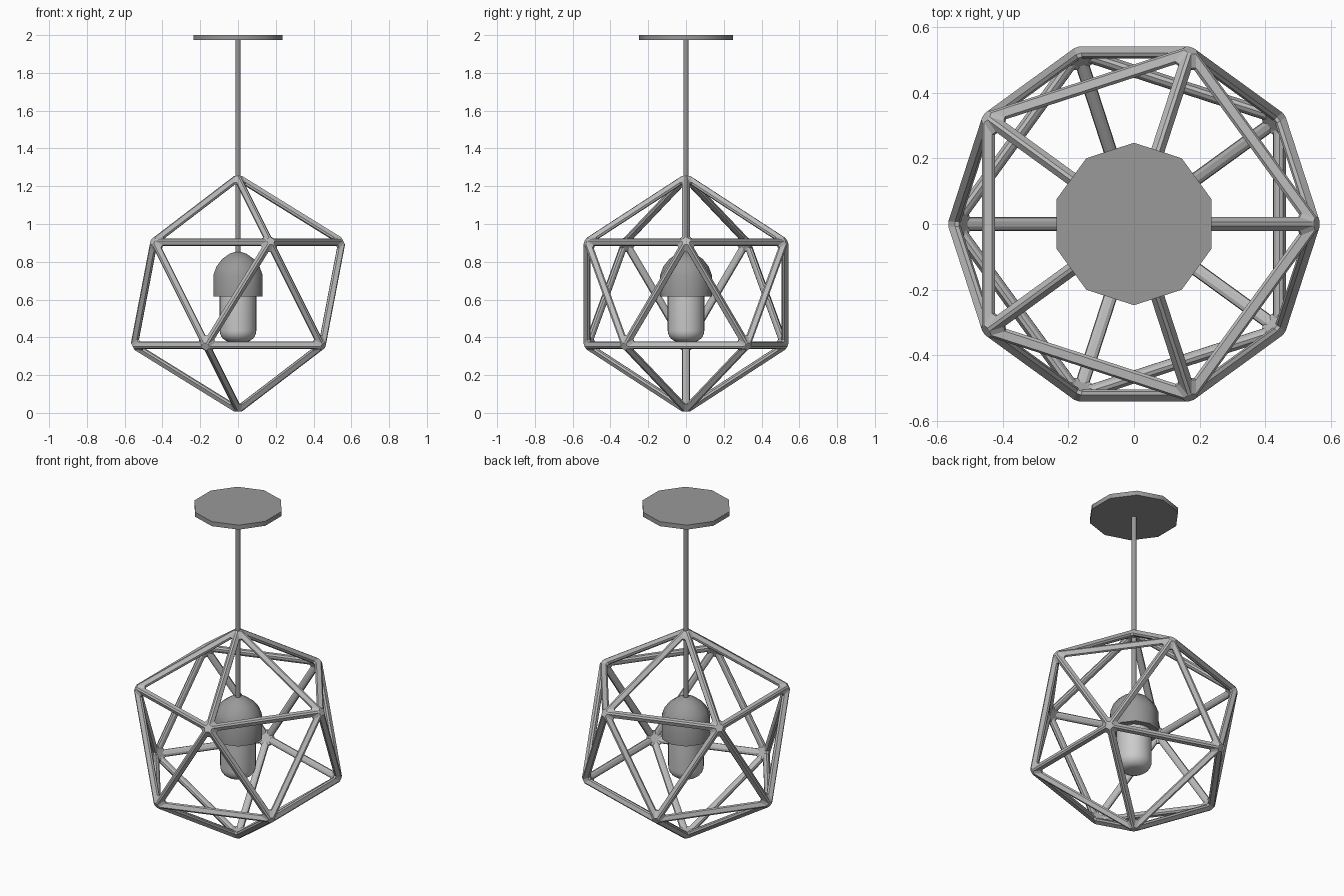
import bpy, bmesh
from math import sin, cos, pi, sqrt

if "Cube" in bpy.data.objects:
    bpy.data.objects.remove(bpy.data.objects["Cube"])


def grey(name, v):
    m = bpy.data.materials.new(name)
    m.diffuse_color = (v, v, v, 1)
    m.use_nodes = True
    m.node_tree.nodes["Principled BSDF"].inputs["Base Color"].default_value = m.diffuse_color
    return m


metal = grey("dark_metal", 0.32)
cage_metal = grey("cage_metal", 0.5)


def add_mesh(name, bm, mat=None, smooth=None):
    bmesh.ops.recalc_face_normals(bm, faces=bm.faces[:])
    me = bpy.data.meshes.new(name)
    bm.to_mesh(me)
    bm.free()
    if mat:
        me.materials.append(mat)
    ob = bpy.data.objects.new(name, me)
    bpy.context.collection.objects.link(ob)
    bpy.context.view_layer.objects.active = ob
    bpy.ops.object.select_all(action='DESELECT')
    ob.select_set(True)
    if smooth:
        bpy.ops.object.shade_smooth_by_angle(angle=smooth)
    return ob


def lathe(name, profile, sides, mat=None, smooth=0.7):
    """Revolve (radius, z) points around z; ends are closed, first corner at +y."""
    bm = bmesh.new()
    rings = [[bm.verts.new((r * cos(pi / 2 + 2 * pi * i / sides),
                            r * sin(pi / 2 + 2 * pi * i / sides), z))
              for i in range(sides)] for r, z in profile]
    for a, b in zip(rings, rings[1:]):
        for i in range(sides):
            j = (i + 1) % sides
            bm.faces.new((a[i], a[j], b[j], b[i]))
    bm.faces.new(rings[0])
    bm.faces.new(rings[-1])
    return add_mesh(name, bm, mat, smooth)


# Icosahedron cage: two staggered five-point rings between two poles
R, CZ = 0.617, 0.631
ring_r, ring_z = 2 * R / sqrt(5), R / sqrt(5)
bm = bmesh.new()
top = bm.verts.new((0, 0, CZ + R))
bottom = bm.verts.new((0, 0, CZ - R))
upper, lower = [[bm.verts.new((ring_r * cos(2 * pi * (i + s) / 5),
                               ring_r * sin(2 * pi * (i + s) / 5), CZ + z))
                 for i in range(5)] for s, z in ((0, ring_z), (0.5, -ring_z))]
for i in range(5):
    j = (i + 1) % 5
    bm.faces.new((top, upper[i], upper[j]))
    bm.faces.new((upper[i], lower[i], upper[j]))
    bm.faces.new((upper[j], lower[i], lower[j]))
    bm.faces.new((bottom, lower[j], lower[i]))
cage = add_mesh("cage", bm, cage_metal)
wire = cage.modifiers.new("struts", 'WIREFRAME')
wire.thickness = 0.056
wire.offset = 0
wire.use_even_offset = True
bev = cage.modifiers.new("soft_edges", 'BEVEL')
bev.width = 0.009
bev.segments = 1
bev.limit_method = 'ANGLE'

# Ceiling plate and hanging rod
lathe("ceiling_plate", [(0.248, 1.973), (0.248, 2.0)], 10, metal)
lathe("rod", [(0.0145, 0.84), (0.0145, 1.98)], 10, metal)

# Domed lamp holder
lathe("lamp_holder", [(0.137, 0.615), (0.137, 0.73), (0.12, 0.775),
                      (0.088, 0.815), (0.048, 0.842), (0.013, 0.853)], 10, metal)

# Bulb with rounded lower end
arc = [(0.036 + 0.061 * sin(pi / 2 * k / 6), 0.436 - 0.061 * cos(pi / 2 * k / 6))
       for k in range(7)]
lathe("bulb", arc + [(0.097, 0.66)], 32)
